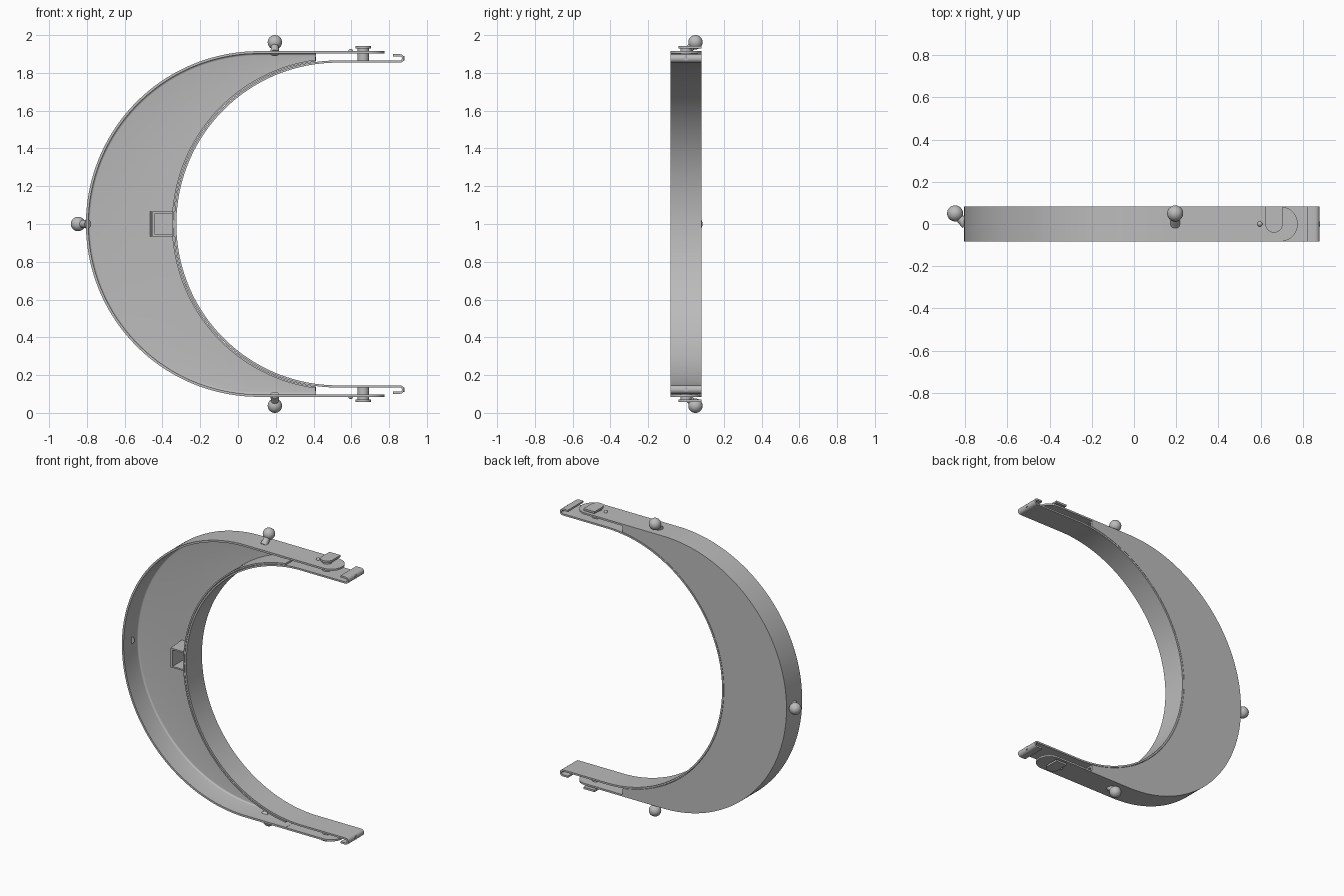
import bpy, bmesh, math
from mathutils import Vector

if "Cube" in bpy.data.objects:
    bpy.data.objects.remove(bpy.data.objects["Cube"])

grey = bpy.data.materials.new("satin grey")
grey.use_nodes = True
grey.diffuse_color = (0.5, 0.5, 0.5, 1)
grey.node_tree.nodes["Principled BSDF"].inputs["Base Color"].default_value = (0.5, 0.5, 0.5, 1)

W = 0.083            # half width of the bands
MID = 1.0            # height of the mirror plane
OUT_X, OUT_R = 0.11, 0.915
IN_X, IN_R = 0.528, 0.868
TIP = 0.412          # where the crescent ends


def finish(name, bm):
    bmesh.ops.recalc_face_normals(bm, faces=bm.faces)
    mesh = bpy.data.meshes.new(name)
    bm.to_mesh(mesh)
    bm.free()
    mesh.materials.append(grey)
    ob = bpy.data.objects.new(name, mesh)
    bpy.context.collection.objects.link(ob)
    bpy.ops.object.select_all(action='DESELECT')
    ob.select_set(True)
    bpy.context.view_layer.objects.active = ob
    bpy.ops.object.shade_smooth_by_angle(angle=math.radians(32))
    return ob


def loft(name, sections):
    """Skin closed cross-sections and cap both ends."""
    bm = bmesh.new()
    rings = [[bm.verts.new(p) for p in s] for s in sections]
    n = len(rings[0])
    for a, b in zip(rings, rings[1:]):
        for i in range(n):
            j = (i + 1) % n
            bm.faces.new((a[i], a[j], b[j], b[i]))
    bm.faces.new(rings[0])
    bm.faces.new(rings[-1])
    return finish(name, bm)


def plate(name, outline, z0, z1):
    return loft(name, [[(x, y, z) for x, y in outline] for z in (z0, z1)])


def box(name, x, y, z):
    return plate(name, [(x[0], y[0]), (x[1], y[0]), (x[1], y[1]), (x[0], y[1])], *z)


def rod(name, start, end, r0, r1, sides=24):
    a, b = Vector(start), Vector(end)
    q = (b - a).to_track_quat('Z', 'Y')
    ring = [Vector((math.cos(t), math.sin(t), 0))
            for t in (2 * math.pi * i / sides for i in range(sides))]
    return loft(name, [[p + q @ (v * r) for v in ring] for p, r in ((a, r0), (b, r1))])


def ball(name, centre, r):
    bm = bmesh.new()
    bmesh.ops.create_uvsphere(bm, u_segments=32, v_segments=16, radius=r)
    bmesh.ops.translate(bm, verts=bm.verts, vec=centre)
    return finish(name, bm)


def arc(cx, cy, r, a0, a1, n):
    return [(cx + r * math.cos(math.radians(a0 + (a1 - a0) * i / n)),
             cy + r * math.sin(math.radians(a0 + (a1 - a0) * i / n))) for i in range(n + 1)]


# Crescent body: back plate, filleted outer rim and inner rim in one sweep
def outer_point(t):
    """Point and inward direction on the outer outline, t from 0 to 1."""
    straight, bend = TIP - OUT_X, math.pi * OUT_R
    s = t * (2 * straight + bend)
    if s < straight:
        return Vector((TIP - s, 0, MID + OUT_R)), Vector((0, 0, -1))
    if s > straight + bend:
        return Vector((OUT_X + s - straight - bend, 0, MID - OUT_R)), Vector((0, 0, 1))
    a = math.pi / 2 + (s - straight) / OUT_R
    d = Vector((math.cos(a), 0, math.sin(a)))
    return Vector((OUT_X, 0, MID)) + d * OUT_R, -d


def inner_point(t):
    first = math.acos((TIP - IN_X) / IN_R)
    a = first + t * 2 * (math.pi - first)
    d = Vector((math.cos(a), 0, math.sin(a)))
    return Vector((IN_X, 0, MID)) + d * IN_R, d


RIM, LIP, FLOOR, FILLET = 0.013, 0.01, 0.068, 0.011
outer_profile = [(0, W), (0, -W), (RIM, -W)]
outer_profile += [(RIM + FILLET + u, FLOOR - FILLET + v)
                  for u, v in arc(0, 0, FILLET, 180, 90, 4)]
inner_profile = [(LIP, FLOOR), (LIP, -W), (0, -W), (0, W)]
sections = []
STEPS = 128
for k in range(STEPS + 1):
    ring = []
    for (p, d), profile in ((outer_point(k / STEPS), outer_profile),
                            (inner_point(k / STEPS), inner_profile)):
        ring += [p + d * u + Vector((0, v, 0)) for u, v in profile]
    sections.append(ring)
loft("crescent_body", sections)

# Inner strap with a curled hook at each end
STRAP = 0.0115
strap_r, hook_r = 0.86, 0.0165
half = [(0.82, MID + strap_r + 2 * hook_r)]
half += arc(0.857, MID + strap_r + hook_r, hook_r, 90, -90, 12)
half += arc(IN_X, MID, strap_r, 90, 180, 64)
path = half + [(x, 2 * MID - z) for x, z in reversed(half[:-1])]
sections = []
for i, (x, z) in enumerate(path):
    a, b = path[max(i - 1, 0)], path[min(i + 1, len(path) - 1)]
    t = Vector((b[0] - a[0], 0, b[1] - a[1])).normalized()
    n = Vector((-t.z, 0, t.x)) * STRAP / 2
    p = Vector((x, 0, z))
    sections.append([p + n + Vector((0, W, 0)), p + n - Vector((0, W, 0)),
                     p - n - Vector((0, W, 0)), p - n + Vector((0, W, 0))])
loft("inner_strap", sections)


# Ball knobs on slanted stems
def knob(name, base, centre):
    rod(name + "_stem", base, centre, 0.024, 0.017)
    ball(name + "_ball", centre, 0.038)


knob("side_knob", (-0.795, -0.002, MID), (-0.847, 0.05, MID))

# Fittings repeated at the upper and lower ends
for side, s in (("upper", 1), ("lower", -1)):
    def z(h):
        return MID + s * h

    knob(side + "_knob", (0.195, -0.002, z(0.905)), (0.195, 0.05, z(0.962)))
    tongue = [(TIP - 0.01, W), (TIP - 0.01, -W)] + arc(0.692, 0, W, -90, 90, 24)
    plate(side + "_tongue", tongue, z(OUT_R - 0.012), z(OUT_R))
    rod(side + "_stud_stem", (0.663, 0, z(strap_r)), (0.663, 0, z(0.932)), 0.03, 0.03)
    head = [(0.704, W), (0.622, W)] + arc(0.663, 0, 0.041, 180, 360, 20)
    plate(side + "_stud_head", head, z(0.929), z(0.942))
    ball(side + "_stop_pin", (0.596, 0, z(OUT_R)), 0.012)
    rod(side + "_hook_rivet", (0.868, 0, z(strap_r + hook_r)),
        (0.881, 0, z(strap_r + hook_r)), 0.012, 0.012)

    # Side wall of the small pocket behind the inner rim
    box(side + "_pocket_wall", (-0.455, -0.345), (-0.065, FLOOR + 0.005),
        sorted((z(0.055), z(0.065))))

# Pocket end wall, with a sloping outer face
loft("pocket_end", [[(-0.44, -0.065, h), (-0.455, -0.065, h),
                     (-0.466, FLOOR + 0.005, h), (-0.44, FLOOR + 0.005, h)]
                    for h in (MID - 0.065, MID + 0.065)])
